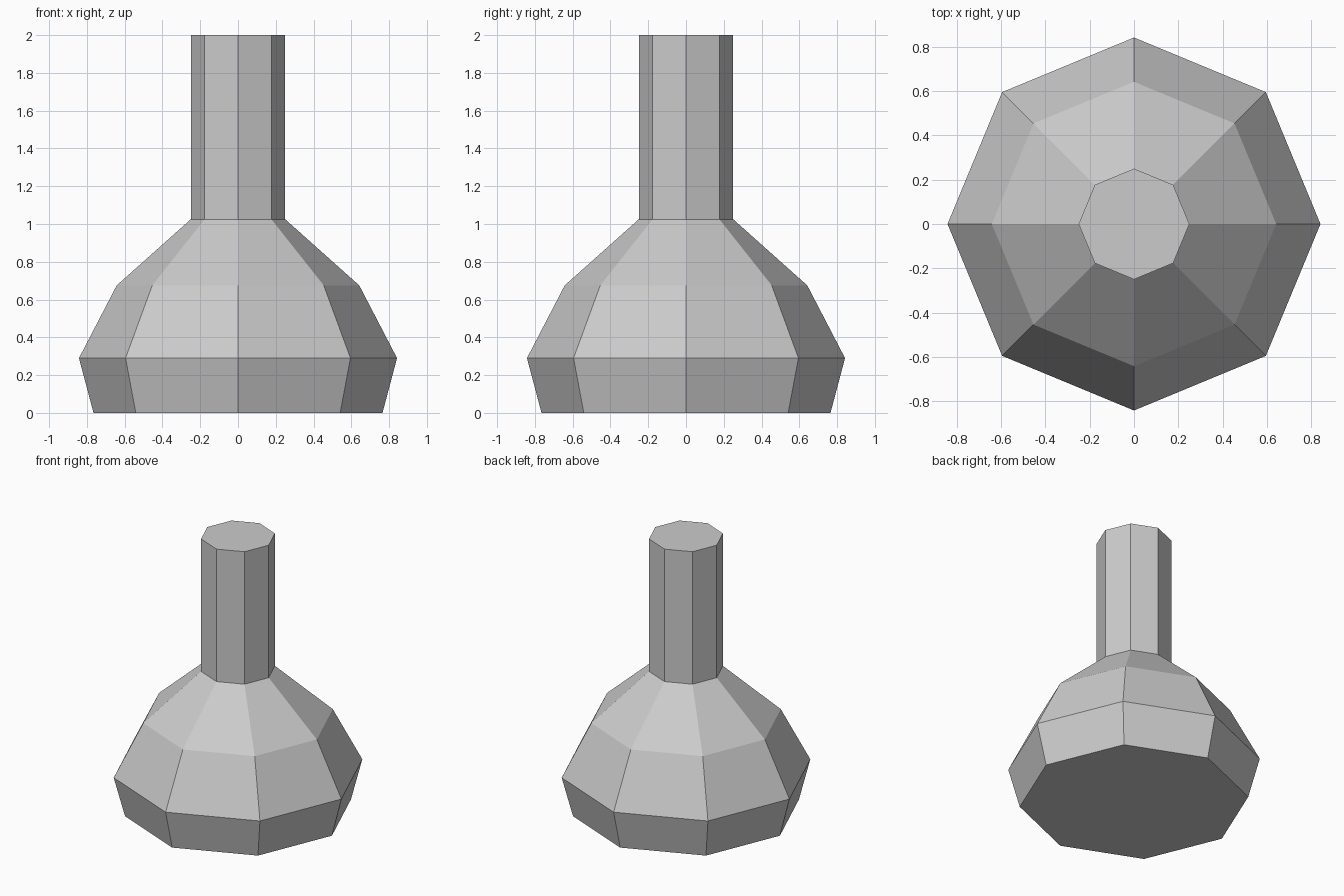
import bpy
import bmesh
from math import cos, sin, tau

cube = bpy.data.objects.get("Cube")
if cube:
    bpy.data.objects.remove(cube, do_unlink=True)

SIDES = 8

# Single grey material
grey = bpy.data.materials.new("plain grey")
grey.use_nodes = True
colour = (0.6, 0.6, 0.6, 1)
grey.diffuse_color = colour
grey.node_tree.nodes["Principled BSDF"].inputs["Base Color"].default_value = colour


def lathe(name, profile):
    """Closed faceted solid from (radius, height) rings."""
    bm = bmesh.new()
    rings = [[bm.verts.new((r * cos(tau * i / SIDES), r * sin(tau * i / SIDES), z))
              for i in range(SIDES)] for r, z in profile]
    for low, high in zip(rings, rings[1:]):
        for i in range(SIDES):
            j = (i + 1) % SIDES
            bm.faces.new((low[i], low[j], high[j], high[i]))
    bm.faces.new(rings[0][::-1])
    bm.faces.new(rings[-1])
    mesh = bpy.data.meshes.new(name)
    bm.to_mesh(mesh)
    bm.free()
    mesh.materials.append(grey)
    obj = bpy.data.objects.new(name, mesh)
    bpy.context.collection.objects.link(obj)
    return obj


# Wide base, sloping shoulders and straight neck in one skin
lathe("flask_body", [(0.765, 0), (0.842, 0.29), (0.642, 0.675), (0.25, 1.025), (0.25, 2)])
